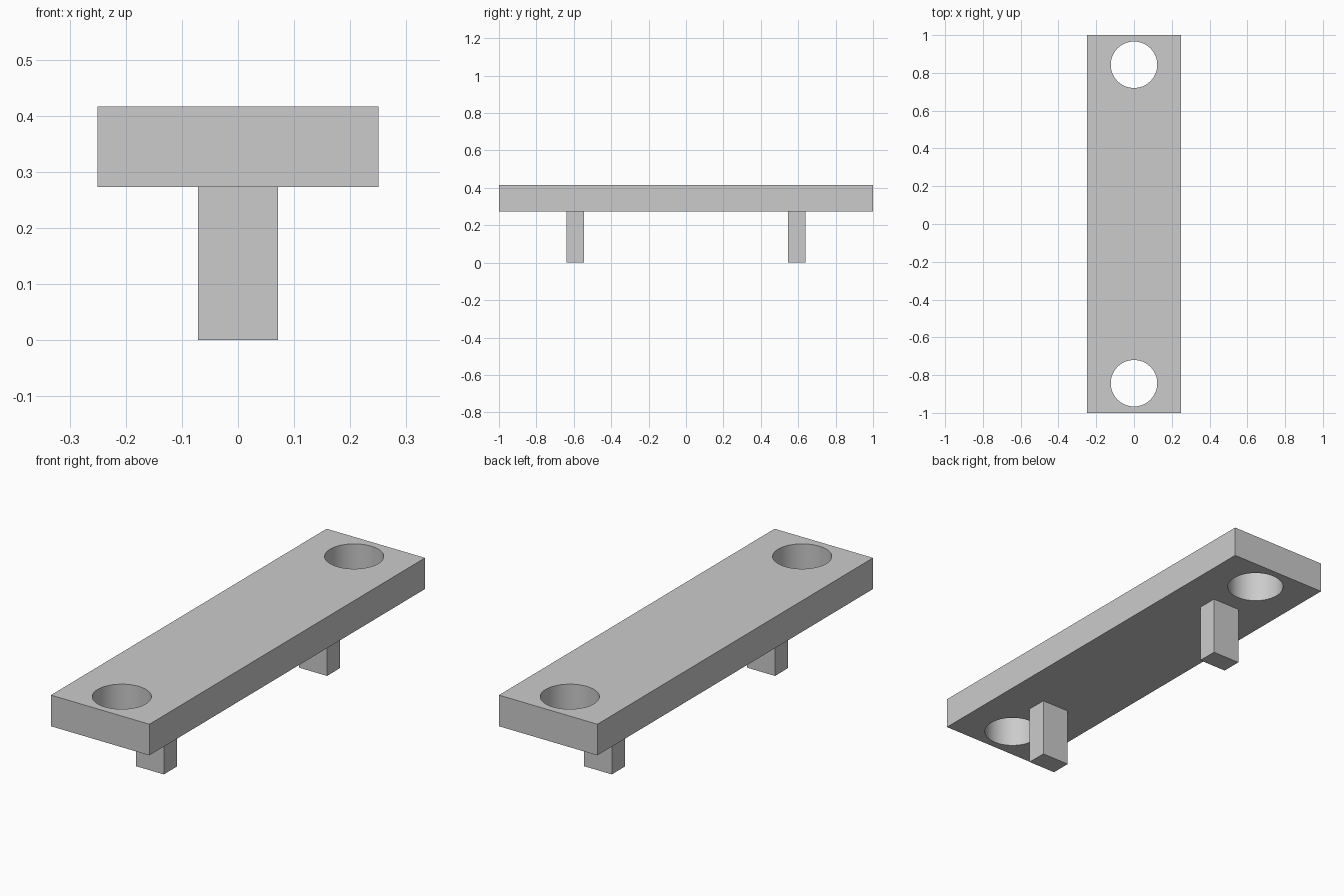
import bpy
import bmesh
import math
from mathutils import Matrix

cube = bpy.data.objects.get("Cube")
if cube:
    bpy.data.objects.remove(cube, do_unlink=True)

grey = bpy.data.materials.new("plain grey")
grey.use_nodes = True
colour = (0.6, 0.6, 0.6, 1)
grey.diffuse_color = colour
grey.node_tree.nodes["Principled BSDF"].inputs["Base Color"].default_value = colour


def add_object(name, bm):
    mesh = bpy.data.meshes.new(name)
    bm.to_mesh(mesh)
    bm.free()
    mesh.materials.append(grey)
    obj = bpy.data.objects.new(name, mesh)
    bpy.context.collection.objects.link(obj)
    return obj


def add_box(name, size, centre):
    bm = bmesh.new()
    bmesh.ops.create_cube(bm, size=1, matrix=Matrix.Translation(centre) @ Matrix.Diagonal((*size, 1)))
    return add_object(name, bm)


BOTTOM, TOP = 0.273, 0.416

# Flat plate
plate = add_box("plate", (0.5, 2, TOP - BOTTOM), (0, 0, (TOP + BOTTOM) / 2))

for side, label in ((-1, "front"), (1, "back")):
    # Round through hole near each end
    bm = bmesh.new()
    bmesh.ops.create_cone(bm, cap_ends=True, segments=64, radius1=0.123, radius2=0.123, depth=0.5,
                          matrix=Matrix.Translation((0, side * 0.843, TOP)))
    cutter = add_object(label + "_hole_cutter", bm)
    cutter.hide_render = True
    cutter.hide_set(True)
    cut = plate.modifiers.new(label + " hole", "BOOLEAN")
    cut.object = cutter
    cut.operation = "DIFFERENCE"
    cut.solver = "EXACT"

    # Short leg under each end
    add_box(label + "_leg", (0.142, 0.095, BOTTOM), (0, side * 0.592, BOTTOM / 2))

# Smooth hole walls with sharp rims
bpy.ops.object.select_all(action="DESELECT")
bpy.context.view_layer.objects.active = plate
plate.select_set(True)
for modifier in list(plate.modifiers):
    bpy.ops.object.modifier_apply(modifier=modifier.name)
bpy.ops.object.shade_smooth_by_angle(angle=math.radians(30))
